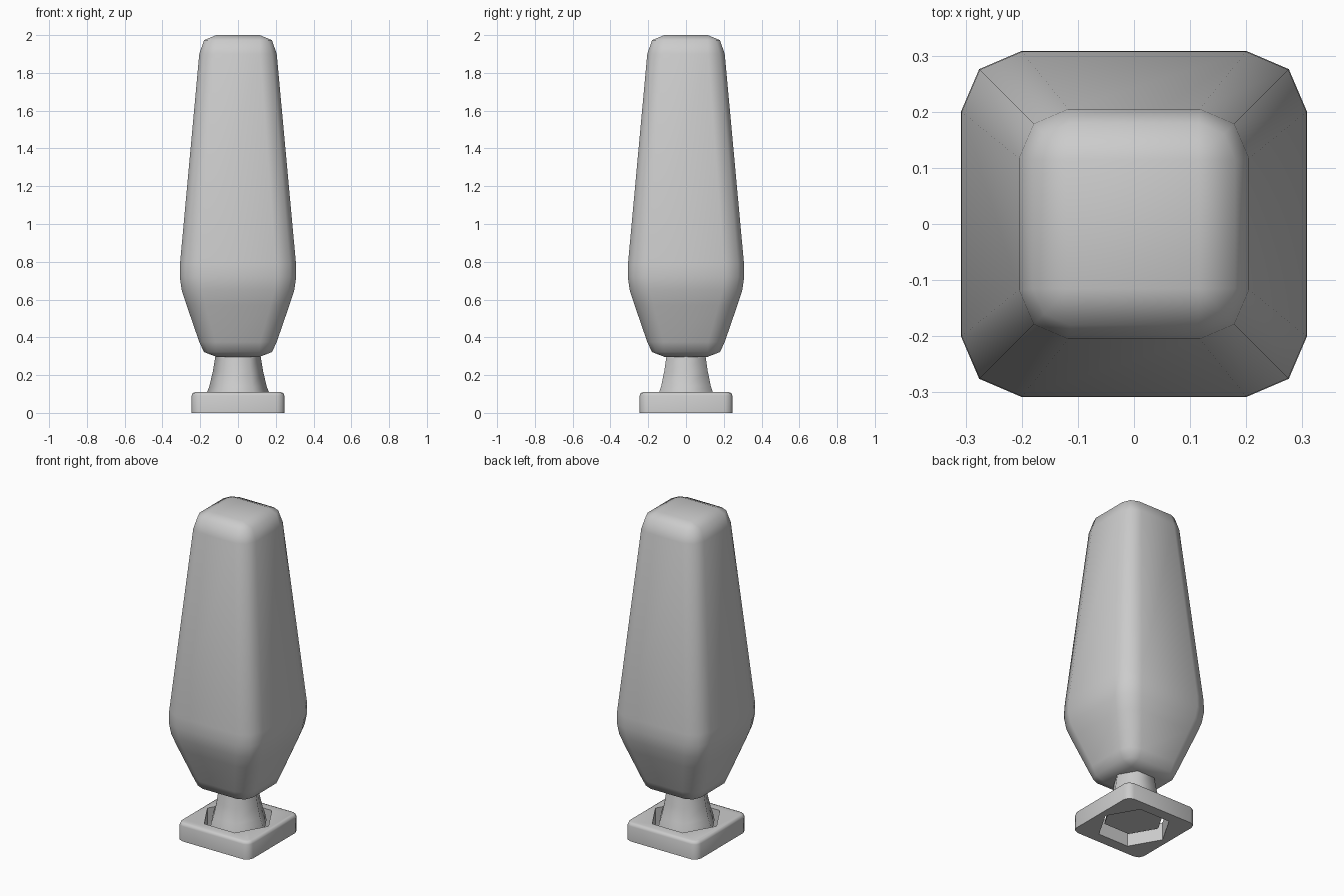
import bpy, bmesh
from math import cos, sin, pi, radians

cube = bpy.data.objects.get("Cube")
if cube:
    bpy.data.objects.remove(cube, do_unlink=True)

grey = bpy.data.materials.new("light_grey")
grey.use_nodes = True
colour = (0.6, 0.6, 0.6, 1)
grey.diffuse_color = colour
grey.node_tree.nodes["Principled BSDF"].inputs["Base Color"].default_value = colour


def add_object(name, bm):
    bmesh.ops.remove_doubles(bm, verts=bm.verts, dist=0.0005)
    bmesh.ops.recalc_face_normals(bm, faces=bm.faces)
    mesh = bpy.data.meshes.new(name)
    bm.to_mesh(mesh)
    bm.free()
    mesh.materials.append(grey)
    obj = bpy.data.objects.new(name, mesh)
    bpy.context.collection.objects.link(obj)
    return obj


def activate(obj):
    bpy.ops.object.select_all(action='DESELECT')
    obj.select_set(True)
    bpy.context.view_layer.objects.active = obj


def smooth(obj, angle):
    activate(obj)
    bpy.ops.object.shade_smooth_by_angle(angle=radians(angle))


def loft(name, rings):
    """Skin a closed shell over rings of equal point count."""
    bm = bmesh.new()
    loops = [[bm.verts.new(p) for p in ring] for ring in rings]
    n = len(loops[0])
    for a, b in zip(loops, loops[1:]):
        for i in range(n):
            j = (i + 1) % n
            bm.faces.new((a[i], a[j], b[j], b[i]))
    bm.faces.new(loops[0][::-1])
    bm.faces.new(loops[-1])
    return add_object(name, bm)


def rounded_square(half, inset, z):
    """Square ring with two-segment rounded corners."""
    low, mid = half - inset, half - 0.3 * inset
    corner = [(half, low), (mid, mid), (low, half)]
    ring = []
    for k in range(4):
        for x, y in corner:
            for _ in range(k):
                x, y = -y, x
            ring.append((x, y, z))
    return ring


def hexagon(radius, z):
    return [(radius * cos(k * pi / 3), radius * sin(k * pi / 3), z) for k in range(6)]


# Tall tapering body: half width, corner inset, height
body_profile = [
    (0.115, 0, 0.297), (0.18, 0.065, 0.322), (0.205, 0.088, 0.375),
    (0.272, 0.1, 0.57), (0.298, 0.105, 0.65), (0.308, 0.107, 0.72),
    (0.307, 0.107, 0.79), (0.205, 0.088, 1.9), (0.18, 0.065, 1.973),
    (0.115, 0, 2.0),
]
body = loft("body", [rounded_square(*p) for p in body_profile])
smooth(body, 80)

# Six-sided neck flaring into the foot
neck_profile = [(0.175, 0.06), (0.164, 0.11), (0.152, 0.14), (0.133, 0.22), (0.118, 0.31)]
neck = loft("neck", [hexagon(r, z) for r, z in neck_profile])
smooth(neck, 65)

# Square foot with softened corners and top rim
bm = bmesh.new()
bmesh.ops.create_cube(bm, size=1)
for v in bm.verts:
    v.co = (v.co.x * 0.49, v.co.y * 0.49, (v.co.z + 0.5) * 0.11)
upright = [e for e in bm.edges if abs(e.verts[0].co.z - e.verts[1].co.z) > 0.05]
bmesh.ops.bevel(bm, geom=upright, offset=0.04, segments=2, profile=0.5, affect='EDGES')
rim = [e for e in bm.edges if all(v.co.z > 0.1 for v in e.verts)]
bmesh.ops.bevel(bm, geom=rim, offset=0.018, segments=2, profile=0.5, affect='EDGES')
foot = add_object("foot", bm)

# Six-sided opening through the foot
cutter = loft("foot_opening", [hexagon(0.207, -0.1), hexagon(0.207, 0.2)])
cutter.hide_render = True
cut = foot.modifiers.new("opening", 'BOOLEAN')
cut.operation = 'DIFFERENCE'
cut.solver = 'EXACT'
cut.object = cutter
activate(foot)
bpy.ops.object.modifier_apply(modifier=cut.name)
bpy.data.objects.remove(cutter, do_unlink=True)
smooth(foot, 50)
